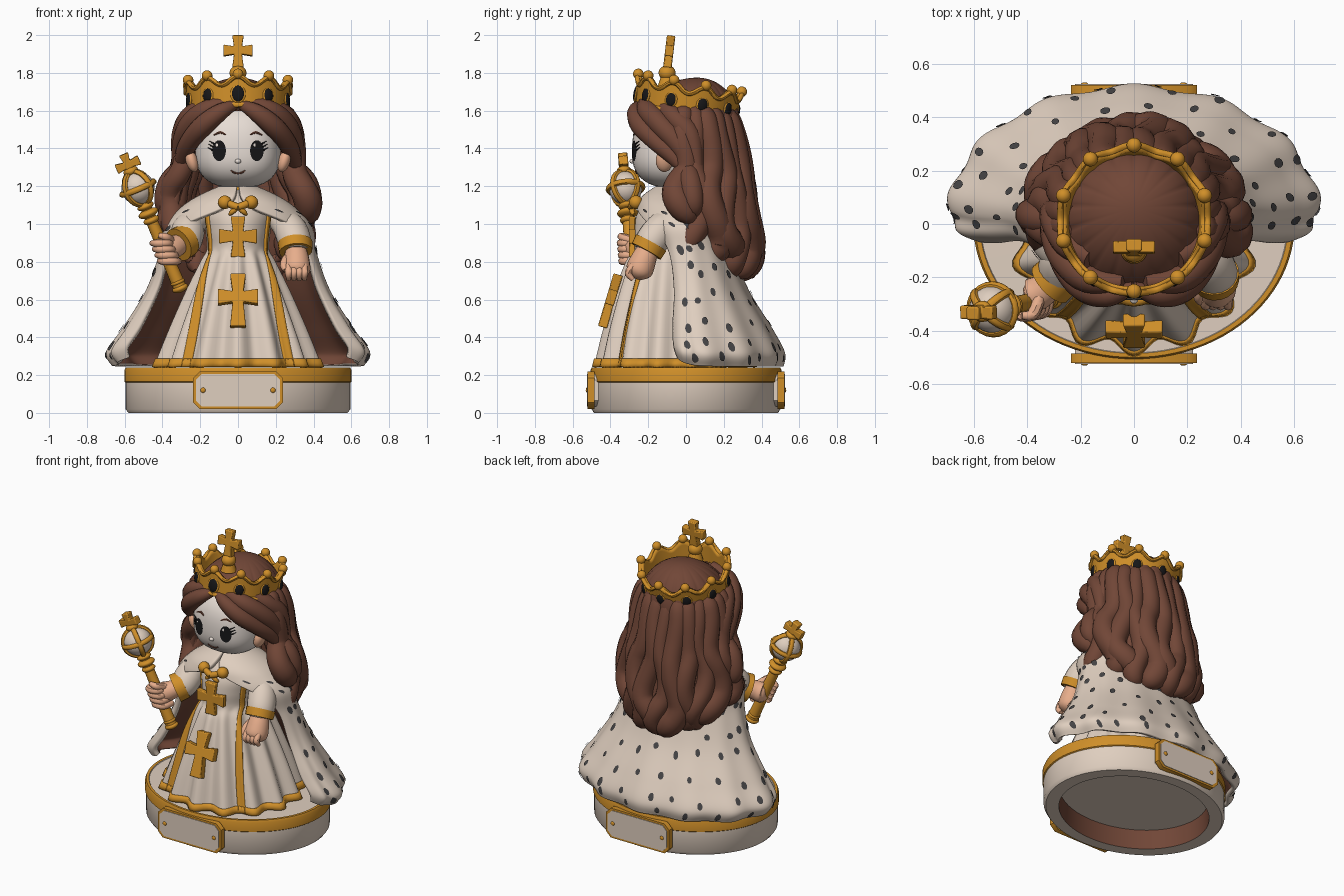
import bpy, bmesh, math, random
from math import sin, cos, pi, radians
from mathutils import Vector, Matrix

if "Cube" in bpy.data.objects:
    bpy.data.objects.remove(bpy.data.objects["Cube"])

random.seed(4)
def colour(name, r, g, b):
    m = bpy.data.materials.new(name); m.diffuse_color = (r, g, b, 1); return m
CREAM = colour("cream", .74, .62, .52)
PALE = colour("pale_face", .82, .74, .68)
GOLD = colour("gold", .63, .275, .022)
BROWN = colour("brown", .165, .062, .038)
PEACH = colour("peach", .80, .42, .26)
BLACK = colour("black", .008, .008, .009)
GREY = colour("dark_grey", .06, .058, .06)

# ---------- helpers ----------
def done(name, bm, *mats, bevel=0, thick=0):
    bmesh.ops.remove_doubles(bm, verts=bm.verts, dist=1e-5)
    me = bpy.data.meshes.new(name); bm.to_mesh(me); bm.free()
    for m in mats: me.materials.append(m)
    me.shade_smooth(); me.set_sharp_from_angle(angle=radians(45))
    ob = bpy.data.objects.new(name, me); bpy.context.collection.objects.link(ob)
    if thick:
        s = ob.modifiers.new("thick", 'SOLIDIFY'); s.thickness = thick; s.offset = -1
        s.material_offset = len(mats) - 1
    if bevel:
        b = ob.modifiers.new("bevel", 'BEVEL'); b.width = bevel; b.segments = 2
    return ob

def spline(rows, t):
    n = len(rows) - 1
    s = min(max(t, 0), 1) * n; i = min(int(s), n - 1); f = s - i
    p = [rows[min(max(i + k, 0), n)] for k in (-1, 0, 1, 2)]
    return [b + .5 * f * (c - a + f * (2*a - 5*b + 4*c - d + f * (3*(b - c) + d - a)))
            for a, b, c, d in zip(*p)]

def patch(bm, f, nu, nv, rule=None):
    g = [[bm.verts.new(f(i / nu, j / nv)) for i in range(nu + 1)] for j in range(nv + 1)]
    for j in range(nv):
        for i in range(nu):
            fc = bm.faces.new((g[j][i], g[j][i+1], g[j+1][i+1], g[j+1][i]))
            if rule: fc.material_index = rule(i / nu, j)

def tube(bm, pts, radii, n=10, sub=5):
    m = (len(pts) - 1) * sub
    P = [Vector(spline(pts, k / m)) for k in range(m + 1)]
    R = [spline([(r,) for r in radii], k / m)[0] for k in range(m + 1)]
    side, rings = None, []
    for k in range(m + 1):
        d = (P[min(k + 1, m)] - P[max(k - 1, 0)]).normalized()
        side = d.orthogonal().normalized() if side is None else (side - d * side.dot(d)).normalized()
        up = d.cross(side)
        rings.append([bm.verts.new(P[k] + R[k] * (side * cos(2*pi*a/n) + up * sin(2*pi*a/n))) for a in range(n)])
    for r0, r1 in zip(rings, rings[1:]):
        for a in range(n):
            bm.faces.new((r0[a], r0[(a+1) % n], r1[(a+1) % n], r1[a]))
    bm.faces.new(rings[0][::-1]); bm.faces.new(rings[-1])

def ball(bm, loc, r, rot=Matrix(), seg=20):
    r = (r, r, r) if isinstance(r, (int, float)) else r
    mx = Matrix.Translation(loc) @ rot @ Matrix.Diagonal((*r, 1))
    bmesh.ops.create_uvsphere(bm, u_segments=seg, v_segments=seg * 2 // 3, radius=1, matrix=mx)

def prism(bm, pts, mx, d):
    # outline in x/z, from y=-d/2 to y=d/2
    A, B = ([bm.verts.new(mx @ Vector((x, y, z))) for x, z in pts] for y in (-d/2, d/2))
    n = len(pts)
    bm.faces.new(A); bm.faces.new(B[::-1])
    for i in range(n): bm.faces.new((A[i], B[i], B[(i+1) % n], A[(i+1) % n]))
    bmesh.ops.recalc_face_normals(bm, faces=bm.faces)

def cross(bm, mx, w, up, down, d):
    a, b = w * .27, w * .39
    prism(bm, [(-a, a), (-w, b), (-w, -b), (-a, -a), (-b, -down), (b, -down), (a, -a),
               (w, -b), (w, b), (a, a), (b, up), (-b, up)], mx, d)

def at(x, y, z, rx=0): return Matrix.Translation((x, y, z)) @ Matrix.Rotation(rx, 4, 'X')

# ---------- base: hollow oval plinth ----------
prof = [(0, .13), (.82, .13), (.83, 0), (.975, 0), (1, .02), (1, .16), (1.012, .165), (1.012, .225),
        (1, .24), (.97, .24), (.965, .235), (0, .24)]
def base(u, v):
    r, z = prof[round(v * (len(prof) - 1))]; a = 2 * pi * u
    return (.595 * r * sin(a), -.5 * r * cos(a), z)
bm = bmesh.new()
patch(bm, base, 96, len(prof) - 1, lambda u, j: 2 if j == 1 else 1 if 5 <= j <= 8 else 0)
done("plinth", bm, CREAM, GOLD, BROWN)

def octagon(w, h, c): return [(-w, h-c), (-w, c-h), (c-w, -h), (w-c, -h), (w, c-h), (w, h-c), (w-c, h), (c-w, h)]
frame, plate = bmesh.new(), bmesh.new()
for s in (1, -1):
    prism(frame, octagon(.237, .1, .035), at(0, -.503 * s, .12), .035)
    prism(plate, octagon(.222, .087, .032), at(0, -.484 * s, .12), .08)
    for x in (-.185, .185): ball(frame, (x, -.523 * s, .12), (.014, .008, .014), seg=12)
done("plaque_frames", frame, GOLD); done("plaques", plate, CREAM)

# ---------- dress (front-based angle, bottom to top) ----------
DRESS = [(.245, -.06, .43, .40), (.45, -.06, .35, .355), (.65, -.06, .265, .30), (.80, -.06, .195, .25),
         (.87, -.06, .165, .215), (.96, -.06, .172, .215), (1.05, -.06, .18, .20), (1.13, -.06, .14, .15), (1.19, -.06, .06, .06)]
def dress(a, v, lift=0):
    z, cy, rx, ry = spline(DRESS, v)
    k = .028 * max(0, 1 - v / .5) ** .8 * cos(14 * a) + lift
    return (( rx + k) * sin(a), cy - (ry + k) * cos(a), z)
bm = bmesh.new(); patch(bm, lambda u, v: dress((2*u - 1) * pi, v), 140, 48)
bm.faces.new([bm.verts.new(dress(2*pi*i/140, 0)) for i in range(140)][::-1])
done("dress", bm, CREAM)
bm = bmesh.new(); patch(bm, lambda u, v: dress((2*u - 1) * pi, .036 * v, .01), 140, 2)
for s in (1, -1):
    patch(bm, lambda u, v: dress(radians(s * (41 + 20 * min(1, v / .65) ** 2) + (u - .5) * (6 + 4 * v)), v * .76, .01), 4, 48)
done("dress_gold_trim", bm, GOLD, thick=.016)
bm = bmesh.new()
cross(bm, at(0, -.395, .612, -.29), .107, .125, .165, .05)
cross(bm, at(0, -.285, .935), .1, .105, .11, .035)
done("dress_crosses", bm, GOLD, bevel=.006)

# ---------- cape (back-based angle, top to bottom): z, centre y, rx, back ry, front ry, half angle ----------
CAPE = [(1.20, -.06, .10, .10, .10, 177), (1.15, -.05, .21, .17, .18, 175), (1.09, -.04, .30, .205, .225, 166),
        (.99, -.02, .39, .23, .25, 132), (.85, 0, .415, .25, .2, 117), (.65, .02, .485, .31, .18, 118),
        (.45, .03, .605, .42, .20, 121), (.32, .05, .69, .465, .23, 121), (.245, .05, .655, .455, .21, 118)]
def cape(u, v):
    z, cy, rx, rb, rf, A = spline(CAPE, v)
    a = radians(A) * (2*u - 1)
    k = 1 + .025 * v * v * cos(13 * a)
    z += .12 * max(0, v - .6) * abs(2*u - 1) ** 8
    return Vector((rx * k * sin(a), cy + (rb if cos(a) > 0 else rf) * k * cos(a), z))
bm = bmesh.new(); patch(bm, cape, 120, 64)
done("cape", bm, CREAM, BROWN, thick=.03)
bm = bmesh.new()
for j in range(8):
    for i in range(13):
        u = (i + .5 + .5 * (j % 2) + random.uniform(-.25, .25)) / 13.5
        v = .30 + .088 * j + random.uniform(-.02, .02)
        if not .06 < u < .94: continue
        p = cape(u, v); du = (cape(u + .01, v) - p) / .01; dv = (cape(u, v + .01) - p) / .01
        n = du.cross(dv).normalized() * .006
        w, h = random.uniform(.014, .02) / du.length, random.uniform(.019, .031) / dv.length
        ring = [bm.verts.new(cape(u + w * cos(k*pi/5), v + h * sin(k*pi/5)) + n) for k in range(10)]
        c = bm.verts.new(p + n)
        for k in range(10): bm.faces.new((c, ring[k], ring[(k+1) % 10]))
done("cape_spots", bm, GREY)
bm = bmesh.new()
for s in (1, -1):
    ball(bm, (.07 * s, -.265, 1.115), .036)
    tube(bm, [(.06 * s, -.275, 1.115), (.03 * s, -.285, 1.10), (0, -.29, 1.09)], [.018, .02, .02])
    tube(bm, [(0, -.285, 1.09), (.03 * s, -.285, 1.065), (.045 * s, -.275, 1.05)], [.014, .014, .008])
done("cape_clasp", bm, GOLD)

# ---------- arms and hands ----------
sl, cuff, hand = bmesh.new(), bmesh.new(), bmesh.new()
tube(sl, [(.19, -.06, 1.04), (.265, -.12, .985), (.30, -.18, .91), (.305, -.2, .86)], [.05, .085, .088, .075], 18)
tube(cuff, [(.302, -.185, .90), (.306, -.21, .855)], [.092, .088], 20)
tube(hand, [(.306, -.2, .87), (.31, -.225, .81), (.31, -.25, .75), (.305, -.265, .715)], [.055, .068, .07, .03], 16)
for k in range(4):
    x = .268 + .028 * k
    tube(hand, [(x, -.28, .78), (x, -.305, .74), (x, -.28, .705)], [.018, .019, .012], 8)
tube(hand, [(.26, -.23, .82), (.243, -.27, .785), (.25, -.295, .755)], [.024, .022, .013], 8)
tube(sl, [(-.19, -.06, 1.04), (-.255, -.12, .985), (-.275, -.18, .92), (-.30, -.21, .89)], [.05, .085, .088, .078], 18)
tube(cuff, [(-.272, -.185, .915), (-.315, -.225, .89)], [.088, .092], 20)
tube(hand, [(-.30, -.21, .90), (-.345, -.25, .875), (-.385, -.27, .86), (-.41, -.275, .86)], [.052, .062, .064, .035], 16)
done("sleeves", sl, CREAM); done("cuffs", cuff, GOLD)

# ---------- sceptre ----------
S0, S1 = Vector((-.306, -.275, .66)), Vector((-.53, -.32, 1.19))
AX = S1 - S0
def ax(t): return S0 + AX * t
rot = Vector((0, 0, 1)).rotation_difference(AX).to_matrix().to_4x4()
for k in range(4):
    c = ax(.27 + .06 * k)
    tube(hand, [c + Vector(o) for o in ((.05, .03, 0), (.035, -.04, 0), (-.025, -.046, 0), (-.05, .0, 0))], [.02, .021, .021, .014], 8)
tube(hand, [ax(.51) + Vector(o) for o in ((.065, .02, -.02), (.04, -.04, 0), (.0, -.045, .01))], [.024, .022, .014], 8)
done("hands", hand, PEACH)
bm = bmesh.new()
tube(bm, [ax(t) for t in (-.01, .4, .85)], [.036, .033, .03], 16)
for t, r, h in ((0, .044, .022), (.06, .04, .018), (.68, .044, .022), (.75, .056, .024), (.82, .046, .022), (1.17, .04, .025)):
    ball(bm, ax(t), (r, r, h), rot)
for turn in (Matrix(), Matrix.Rotation(pi/2, 4, 'X'), Matrix.Rotation(pi/2, 4, 'Y')):
    m = Matrix.Translation(S1) @ rot @ Matrix.Rotation(pi/4, 4, 'Z') @ turn
    tube(bm, [m @ Vector((.09 * cos(a*pi/12), .09 * sin(a*pi/12), 0)) for a in range(25)], [.016] * 25, 8, 1)
done("sceptre", bm, GOLD)
bm = bmesh.new(); ball(bm, S1, .088, seg=28); done("sceptre_orb", bm, CREAM)
bm = bmesh.new()
cross(bm, Matrix.Translation(ax(1.235)) @ rot, .066, .06, .07, .05); done("sceptre_cross", bm, GOLD, bevel=.006)

# ---------- head and face: squarish, wide cheeks, short chin ----------
HC, HR, LOW, PW = Vector((0, -.06, 1.38)), Vector((.225, .226, .26)), .19, 2.5
bm = bmesh.new(); ball(bm, (0, 0, 0), 1, seg=40)
for v in bm.verts:
    v.co /= sum(abs(c) ** PW for c in v.co) ** (1 / PW)
    v.co = HC + Vector((v.co.x * HR.x, v.co.y * HR.y, v.co.z * (HR.z if v.co.z > 0 else LOW)))
def fp(x, z, off=0):
    rz = HR.z if z > HC.z else LOW
    return Vector((x, HC.y - HR.y * max(0, 1 - abs(x/HR.x)**PW - abs((z-HC.z)/rz)**PW) ** (1/PW) - off, z))
ball(bm, fp(0, 1.332), (.016, .016, .013), seg=12)
done("head", bm, PALE)
bm = bmesh.new(); tube(bm, [(0, -.07, 1.10), (0, -.07, 1.16), (0, -.07, 1.21)], [.085, .07, .066], 20)
done("neck_collar", bm, GOLD)
ear, eye, glint, brow = (bmesh.new() for _ in range(4))
def oval(b, x, z, w, h, off):
    b.faces.new([b.verts.new(fp(x + w*cos(k*pi/12), z + h*sin(k*pi/12), off)) for k in range(24)])
for s in (1, -1):
    ball(ear, (.245 * s, -.115, 1.335), (.032, .045, .062), Matrix.Rotation(.3 * s, 4, 'Y'))
    oval(eye, .1 * s, 1.388, .036, .055, .005)
    oval(glint, .1 * s - .012, 1.418, .006, .009, .009)
    for k in range(3):
        x, z = .128 + .004 * k, 1.425 - .017 * k
        tube(eye, [fp(x * s, z, .004), fp((x + .024) * s, z + .014, .004)], [.005, .002], 6)
    tube(brow, [fp(x * s, z, .002) for x, z in ((.065, 1.473), (.095, 1.485), (.13, 1.47))], [.004, .007, .003], 6)
tube(brow, [fp(x, z, .001) for x, z in ((-.038, 1.283), (-.02, 1.272), (0, 1.268), (.02, 1.272), (.038, 1.283))], [.003, .005, .005, .005, .003], 6)
done("ears", ear, PEACH); done("eyes", eye, BLACK); done("eye_glints", glint, PALE); done("brows_and_mouth", brow, BROWN)

# ---------- hair ----------
HAIR = [(1.62, .23, .21), (1.48, .285, .26), (1.3, .30, .30), (1.17, .35, .315), (1.0, .36, .335), (.88, .33, .35), (.78, .285, .32), (.73, .25, .27)]
def hair(a, v, k=1):
    z, rx, ry = spline(HAIR, v)
    return (rx * k * sin(a), ry * k * cos(a), z)
def end(a): return 1 - .42 * (abs(a) / radians(100)) ** 2
bm = bmesh.new()
patch(bm, lambda u, v: hair(radians(97) * (2*u - 1), v * .95 * end(radians(97) * (2*u - 1)), .99), 40, 30)
done("hair_underlayer", bm, BROWN, thick=.04)
bm = bmesh.new()
for i in range(14):
    a = radians(-93 + 186 * i / 13)
    e = end(a) + (.03, -.06, 0)[i % 3]
    pts = [hair(a + .17 * (k / 12) * sin(k * .95 + i * 1.9), min(1, e * k / 12), 1 + .055 * (k / 12) * sin(k * 1.1 + i * 1.7)) for k in range(13)]
    r = .061 + .007 * (i % 3)
    tube(bm, pts, [.03] + [r * (.8 + .3 * k / 10) for k in range(1, 11)] + [r * .9, r * .25], 12, 3)
done("hair_strands", bm, BROWN)
def cap(u, v):
    a = (2*u - 1) * pi
    e0 = .10 + .33 * cos(a); e = e0 + (pi/2 - e0) * v
    k = 1 - .04 * (1 - abs(sin(9 * a))) ** 2 * cos(e)
    return (.278 * k * cos(e) * sin(a), .01 + .05 * v - .272 * k * cos(e) * cos(a), 1.49 + .285 * sin(e))
bm = bmesh.new(); patch(bm, cap, 144, 20); done("hair_cap", bm, BROWN, thick=.02)
bm = bmesh.new()
for s in (1, -1):
    tube(bm, [(.0, -.235, 1.64), (.09 * s, -.265, 1.595), (.18 * s, -.24, 1.525), (.25 * s, -.165, 1.445), (.29 * s, -.07, 1.36), (.32 * s, .02, 1.25)],
         [.02, .045, .056, .052, .045, .02], 12)
    tube(bm, [(.04 * s, -.22, 1.65), (.17 * s, -.205, 1.60), (.255 * s, -.13, 1.52), (.295 * s, -.04, 1.42), (.32 * s, .03, 1.28)],
         [.03, .055, .06, .056, .03], 12)
    tube(bm, [(.16 * s, -.13, 1.64), (.25 * s, -.07, 1.57), (.295 * s, .02, 1.47), (.32 * s, .06, 1.3)], [.04, .055, .058, .03], 12)
    tube(bm, [(.28 * s, 0, 1.40), (.305 * s, .01, 1.3), (.365 * s, .025, 1.21), (.385 * s, .04, 1.10), (.33 * s, .05, 1.02)],
         [.03, .05, .062, .055, .015], 12)
done("hair_front_locks", bm, BROWN)

# ---------- crown (built flat, then tilted back) ----------
C = at(0, -.008, 1.575, -.17)
def ring(a, z, off=0):
    r = .262 + .12 * z + off
    return C @ Vector((r * sin(a), -r * cos(a), z))
bm = bmesh.new()
patch(bm, lambda u, v: ring((2*u - 1) * pi, v * (.12 + .05 * cos(5 * (2*u - 1) * pi) ** 2)), 140, 6)
done("crown_band", bm, GOLD, thick=.024)
bm, gem = bmesh.new(), bmesh.new()
tube(bm, [ring(k * pi / 40, .012) for k in range(81)], [.014] * 81, 8, 1)
tube(bm, [ring(k * pi / 70, .118 + .045 * cos(5 * k * pi / 70) ** 2) for k in range(141)], [.013] * 141, 8, 1)
for i in range(10):
    a = i * pi / 5; turn = C.to_3x3().to_4x4() @ Matrix.Rotation(a, 4, 'Z')
    ball(bm, ring(a, .175, -.005), .028)
    s = 1.2 if i == 0 else 1
    ball(bm, ring(a, .07), (.034 * s, .010, .042 * s), turn)
    ball(gem, ring(a, .07, .003), (.028 * s, .013, .036 * s), turn)
ball(bm, (0, -.10, 1.80), (.045, .045, .04))
tube(bm, [(0, -.10, 1.73), (0, -.10, 1.79)], [.05, .03], 16)
done("crown_trim", bm, GOLD); done("crown_gems", gem, BLACK)
bm = bmesh.new(); cross(bm, at(0, -.088, 1.918, -.12), .078, .08, .09, .045)
done("crown_cross", bm, GOLD, bevel=.006)

for m in bpy.data.materials:
    if m.users and not m.is_grease_pencil:
        m.use_nodes = True
        m.node_tree.nodes["Principled BSDF"].inputs["Base Color"].default_value = m.diffuse_color
